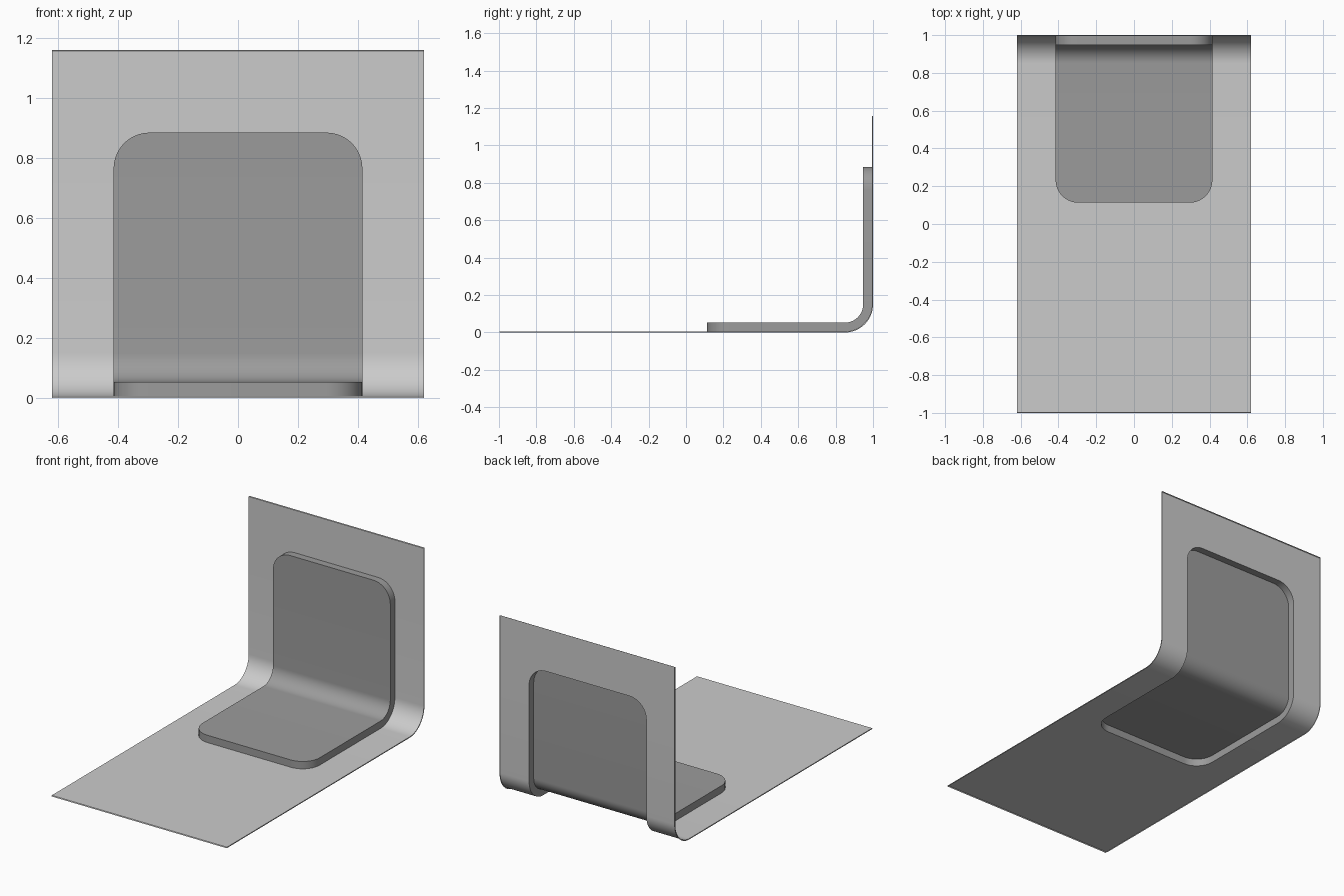
import bpy, bmesh
from math import sin, cos, pi

if "Cube" in bpy.data.objects:
    bpy.data.objects.remove(bpy.data.objects["Cube"])

HALF, PADW, R = 0.62, 0.415, 0.12      # sheet half width, pad half width, pad corner radius
LOW, BACK = 0.006, 0.994               # sheet floor height and back wall position
BEND, DEPTH, LIP = 0.144, 0.047, 0.006
CY, CZ = BACK - BEND, LOW + BEND
PAD_FRONT, PAD_TOP = 0.113, 0.885
N = 10

# Profile rows: y, z, normal y, normal z, half width of the pad at this row
rows = [(-0.997, LOW, 0, 1, PADW - R)]
arc = [(R * (1 - cos(i * pi / 2 / N)), PADW - R + R * sin(i * pi / 2 / N)) for i in range(N + 1)]
rows += [(PAD_FRONT + s, LOW, 0, 1, w) for s, w in arc]
first = 1
for i in range(17):
    a = i * pi / 2 / 16
    rows.append((CY + BEND * sin(a), CZ - BEND * cos(a), -sin(a), cos(a), PADW))
rows += [(BACK, PAD_TOP - s, -1, 0, w) for s, w in reversed(arc)]
last = len(rows) - 1
rows.append((BACK, 1.157, -1, 0, PADW - R))


def place(row, x, d):
    y, z, ny, nz, w = row
    return (x, y + ny * d, z + nz * d)


def finish(bm, name, colour=None):
    bmesh.ops.remove_doubles(bm, verts=bm.verts, dist=1e-5)
    me = bpy.data.meshes.new(name)
    bm.to_mesh(me)
    bm.free()
    ob = bpy.data.objects.new(name, me)
    bpy.context.collection.objects.link(ob)
    if colour:
        mat = bpy.data.materials.new(name + "_grey")
        mat.diffuse_color = colour
        mat.use_nodes = True
        mat.node_tree.nodes["Principled BSDF"].inputs["Base Color"].default_value = mat.diffuse_color
        me.materials.append(mat)
    bpy.ops.object.select_all(action='DESELECT')
    ob.select_set(True)
    bpy.context.view_layer.objects.active = ob
    bpy.ops.object.shade_smooth_by_angle(angle=0.6)


def quad(bm, *pts):
    bm.faces.new([bm.verts.new(p) for p in pts])


# Bent sheet with an opening behind the pad and a tiny turned-back side lip
bm = bmesh.new()
for i, (a, b) in enumerate(zip(rows, rows[1:])):
    wa, wb = a[4], b[4]
    quad(bm, place(a, -HALF, 0), place(a, -wa, 0), place(b, -wb, 0), place(b, -HALF, 0))
    quad(bm, place(a, wa, 0), place(a, HALF, 0), place(b, HALF, 0), place(b, wb, 0))
    if i < first or i >= last:
        quad(bm, place(a, -wa, 0), place(a, wa, 0), place(b, wb, 0), place(b, -wb, 0))
    quad(bm, place(a, HALF, 0), place(a, HALF, -LIP), place(b, HALF, -LIP), place(b, HALF, 0))
    quad(bm, place(a, -HALF, -LIP), place(a, -HALF, 0), place(b, -HALF, 0), place(b, -HALF, -LIP))
# End lips
a, b = rows[0], rows[-1]
quad(bm, (-HALF, -1, 0), (HALF, -1, 0), place(a, HALF, 0), place(a, -HALF, 0))
quad(bm, place(b, -HALF, 0), place(b, HALF, 0), (HALF, 1, 1.16), (-HALF, 1, 1.16))
finish(bm, "bent_sheet")

# Raised pad, hollow at the back
bm = bmesh.new()
for a, b in zip(rows[first:last], rows[first + 1:last + 1]):
    wa, wb = a[4], b[4]
    quad(bm, place(a, -wa, DEPTH), place(a, wa, DEPTH), place(b, wb, DEPTH), place(b, -wb, DEPTH))
    quad(bm, place(a, wa, DEPTH), place(a, wa, 0), place(b, wb, 0), place(b, wb, DEPTH))
    quad(bm, place(a, -wa, 0), place(a, -wa, DEPTH), place(b, -wb, DEPTH), place(b, -wb, 0))
a, b = rows[first], rows[last]
quad(bm, place(a, -a[4], 0), place(a, a[4], 0), place(a, a[4], DEPTH), place(a, -a[4], DEPTH))
quad(bm, place(b, -b[4], DEPTH), place(b, b[4], DEPTH), place(b, b[4], 0), place(b, -b[4], 0))
finish(bm, "raised_pad", (0.33, 0.33, 0.33, 1))
